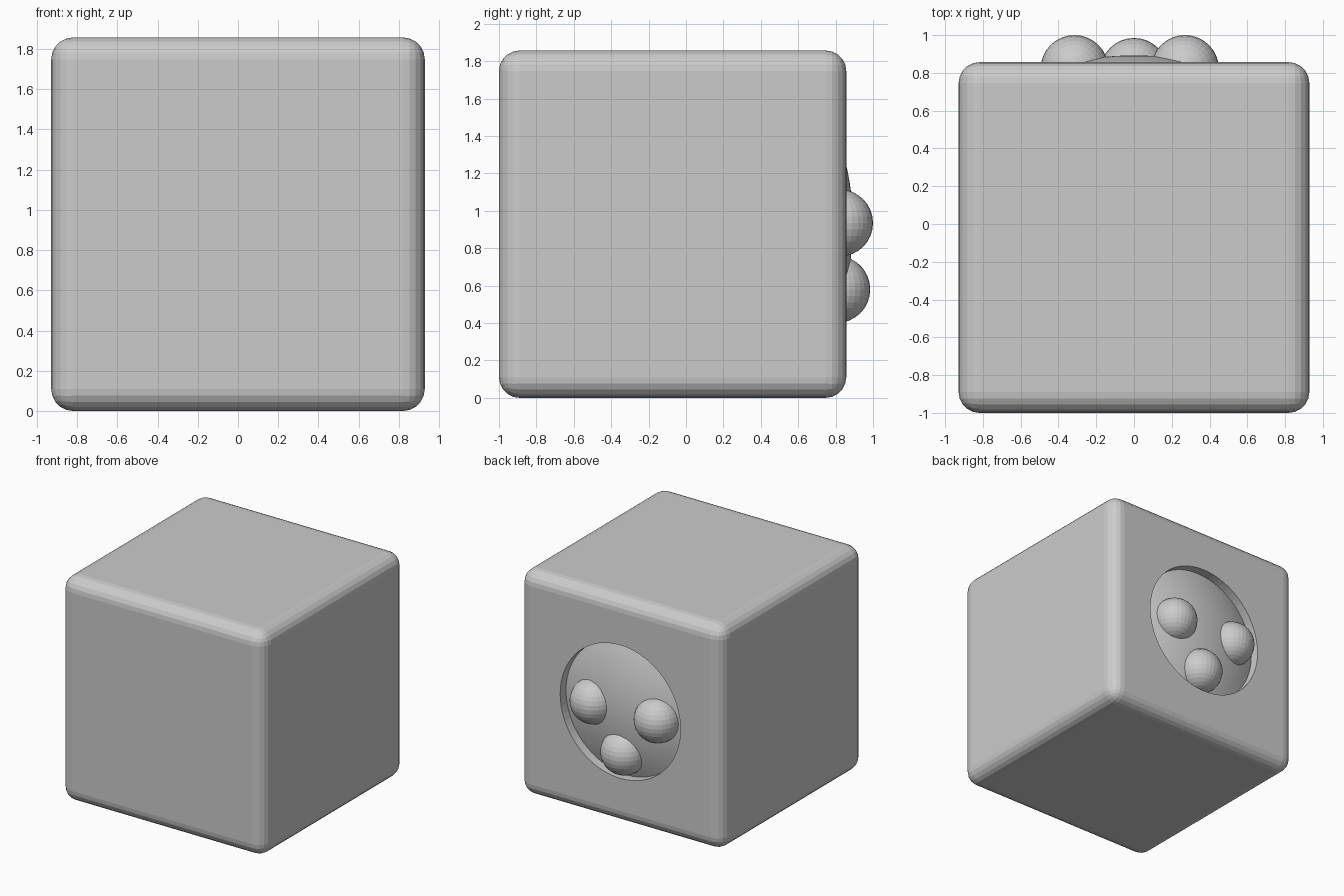
import bpy, bmesh, math

if "Cube" in bpy.data.objects:
    bpy.data.objects.remove(bpy.data.objects["Cube"])

SIDE = 1.857          # cube edge length
BACK = 0.857          # y of the back face
MID = SIDE / 2        # height of the socket centre
HOLE_R = 0.55

# Rounded cube body
bpy.ops.mesh.primitive_cube_add(size=SIDE, location=(0, BACK - SIDE / 2, MID))
body = bpy.context.object
body.name = "cube_body"
bevel = body.modifiers.new("rounded_edges", 'BEVEL')
bevel.width = 0.11
bevel.segments = 5

# Round socket cut into the back face
bpy.ops.mesh.primitive_cylinder_add(vertices=64, radius=HOLE_R, depth=0.4,
                                    location=(0, BACK, MID),
                                    rotation=(math.pi / 2, 0, 0))
cutter = bpy.context.object
cutter.name = "socket_cutter"
cutter.hide_render = True
cutter.hide_viewport = True
cutter.display_type = 'WIRE'
cut = body.modifiers.new("socket", 'BOOLEAN')
cut.operation = 'DIFFERENCE'
cut.solver = 'EXACT'
cut.object = cutter

# Shallow domed disc filling the socket
DOME_R, DOME_TOP = 1.4, 0.893
bm = bmesh.new()
arc = math.asin(HOLE_R / DOME_R)
profile = []
for i in range(11):
    a = arc * i / 10
    profile.append(bm.verts.new((DOME_R * math.sin(a),
                                 DOME_TOP - DOME_R * (1 - math.cos(a)), 0)))
edges = [bm.edges.new(pair) for pair in zip(profile, profile[1:])]
bmesh.ops.spin(bm, geom=profile + edges, cent=(0, 0, 0), axis=(0, 1, 0),
               angle=math.tau, steps=64, use_duplicate=False)
bmesh.ops.remove_doubles(bm, verts=bm.verts, dist=1e-4)
bmesh.ops.recalc_face_normals(bm, faces=bm.faces)
if sum(f.normal.y for f in bm.faces) < 0:
    bmesh.ops.reverse_faces(bm, faces=bm.faces)
for f in bm.faces:
    f.smooth = True
mesh = bpy.data.meshes.new("socket_dome")
bm.to_mesh(mesh)
bm.free()
dome = bpy.data.objects.new("socket_dome", mesh)
dome.location = (0, 0, MID)
bpy.context.collection.objects.link(dome)

# Three ball knobs resting in the dome
for name, loc in (("left_ball", (-0.315, 0.82, 0.935)),
                  ("right_ball", (0.27, 0.82, 0.935)),
                  ("lower_ball", (0, 0.805, 0.58))):
    bpy.ops.mesh.primitive_uv_sphere_add(segments=32, ring_count=16,
                                         radius=0.18, location=loc)
    bpy.context.object.name = name
